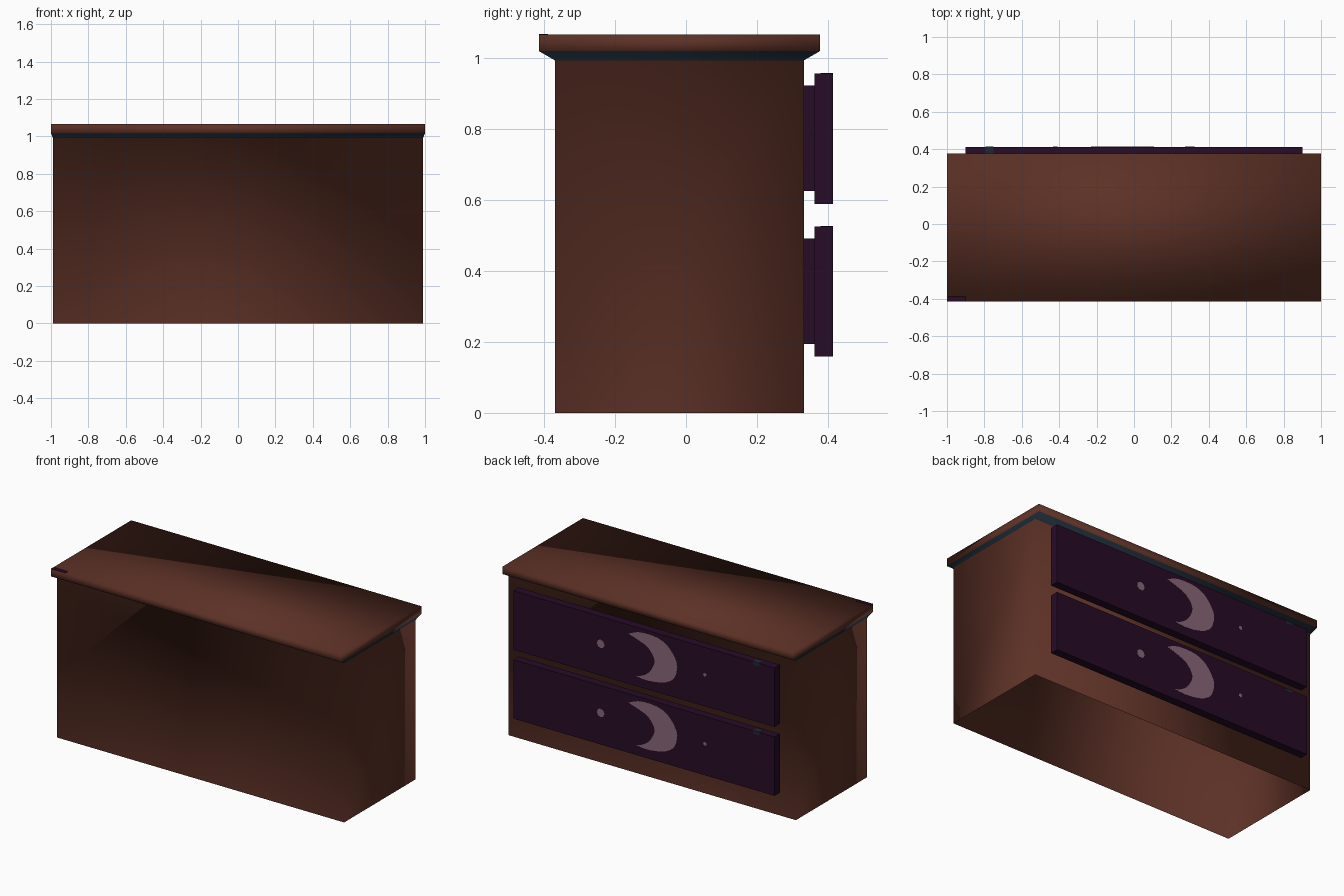
import bpy, bmesh, math

if "Cube" in bpy.data.objects:
    bpy.data.objects.remove(bpy.data.objects["Cube"])


def material(name, rgb):
    m = bpy.data.materials.new(name)
    m.diffuse_color = (*rgb, 1)
    m.use_nodes = True
    m.node_tree.nodes["Principled BSDF"].inputs["Base Color"].default_value = m.diffuse_color
    return m


WOOD = material("brown wood", (0.106, 0.030, 0.019))
PURPLE = material("dark purple", (0.019, 0.0035, 0.019))
BLUE = material("dark blue", (0.012, 0.022, 0.035))
PALE = material("pale mauve", (0.25, 0.135, 0.19))


def finish(name, bm, mats, smooth=False):
    me = bpy.data.meshes.new(name)
    bm.to_mesh(me)
    bm.free()
    for m in mats:
        me.materials.append(m)
    for p in me.polygons:
        p.use_smooth = smooth
    ob = bpy.data.objects.new(name, me)
    bpy.context.collection.objects.link(ob)
    return ob


def shell(name, levels, mats, slots=None, floor=False):
    """Stacked rectangles ((x0, x1, y0, y1), z) joined by walls and closed on top."""
    bm = bmesh.new()
    rings = [[bm.verts.new((x, y, z)) for x, y in ((x0, y0), (x1, y0), (x1, y1), (x0, y1))]
             for (x0, x1, y0, y1), z in levels]
    for k, (a, b) in enumerate(zip(rings, rings[1:])):
        for i in range(4):
            j = (i + 1) % 4
            f = bm.faces.new((a[i], a[j], b[j], b[i]))
            f.material_index = slots[k] if slots else 0
    bm.faces.new(rings[-1])
    if floor:
        bm.faces.new(rings[0][::-1])
    return finish(name, bm, mats, smooth=not floor)


def box(name, rect, z0, z1, mat):
    return shell(name, [(rect, z0), (rect, z1)], [mat], floor=True)


def sleeve(name, x, y0, y1, z0, z1, mat):
    """Four walls around the y axis, open at both ends."""
    bm = bmesh.new()
    a, b = [[bm.verts.new((px, y, pz)) for px, pz in ((-x, z0), (x, z0), (x, z1), (-x, z1))]
            for y in (y0, y1)]
    for i in range(4):
        j = (i + 1) % 4
        bm.faces.new((a[i], b[i], b[j], a[j]))
    bmesh.ops.recalc_face_normals(bm, faces=bm.faces)
    return finish(name, bm, [mat])


def plate(name, outline, y0, y1, mat):
    """Thin painted shape, outline given in x and z."""
    bm = bmesh.new()
    face = bm.faces.new([bm.verts.new((x, y0, z)) for x, z in outline])
    ext = bmesh.ops.extrude_face_region(bm, geom=[face])
    for v in ext["geom"]:
        if isinstance(v, bmesh.types.BMVert):
            v.co.y = y1
    bmesh.ops.recalc_face_normals(bm, faces=bm.faces)
    return finish(name, bm, [mat])


def smooth_curve(p, steps=4):
    """Catmull-Rom curve through the open list of points p."""
    q = [p[0]] + p + [p[-1]]
    out = []
    for i in range(1, len(q) - 2):
        for s in range(steps):
            t = s / steps
            out.append(tuple(0.5 * (2 * b + (c - a) * t + (2 * a - 5 * b + 4 * c - d) * t * t
                                    + (3 * b - a - 3 * c + d) * t ** 3)
                             for a, b, c, d in zip(*q[i - 1:i + 3])))
    return out


def disc(cx, cz, r, n=12):
    return [(cx + r * math.cos(2 * math.pi * i / n), cz + r * math.sin(2 * math.pi * i / n))
            for i in range(n)]


# Cabinet shell, open underneath: walls, sloped blue trim, top slab
BODY = (-0.99, 0.99, -0.369, 0.332)
TOP = (-1.0, 1.0, -0.414, 0.377)
shell("cabinet", [(BODY, 0), (BODY, 0.992), (TOP, 1.018), (TOP, 1.065)], [WOOD, BLUE], (0, 1, 0))
box("top_corner_mark", (-1.0, -0.9, -0.414, -0.388), 1.064, 1.0655, PURPLE)

# Crescent outline, z measured down from the drawer's top edge
OUTER = [(0.108, -0.055), (0.041, -0.028), (-0.03, -0.022), (-0.105, -0.03), (-0.165, -0.06),
         (-0.21, -0.115), (-0.23, -0.17), (-0.21, -0.245), (-0.16, -0.285),
         (-0.09, -0.305), (-0.01, -0.312), (0.052, -0.305)]
INNER = [(0.052, -0.305), (0.0, -0.285), (-0.045, -0.245), (-0.073, -0.175),
         (-0.03, -0.108), (0.03, -0.08), (0.108, -0.055)]
CRESCENT = smooth_curve(OUTER) + smooth_curve(INNER)

# Two drawers on the back side, each with a moon, two dots and a small blue mark
F = 0.413
for tag, z0, z1 in (("lower", 0.158, 0.525), ("upper", 0.588, 0.955)):
    sleeve(tag + "_drawer_neck", 0.865, 0.332, 0.361, z0 + 0.036, z1 - 0.034, PURPLE)
    box(tag + "_drawer_front", (-0.9, 0.9, 0.361, F), z0, z1, PURPLE)
    plate(tag + "_moon", [(x, z + z1) for x, z in CRESCENT], F - 0.001, F + 0.001, PALE)
    plate(tag + "_large_dot", disc(0.298, z1 - 0.17, 0.026), F - 0.001, F + 0.001, PALE)
    plate(tag + "_small_dot", disc(-0.42, z1 - 0.17, 0.012), F - 0.001, F + 0.001, PALE)
    box(tag + "_blue_mark_top", (-0.795, -0.75, 0.378, F), z1 - 0.001, z1 + 0.001, BLUE)
    box(tag + "_blue_mark_front", (-0.795, -0.75, F - 0.001, F + 0.001), z1 - 0.018, z1 + 0.001, BLUE)
